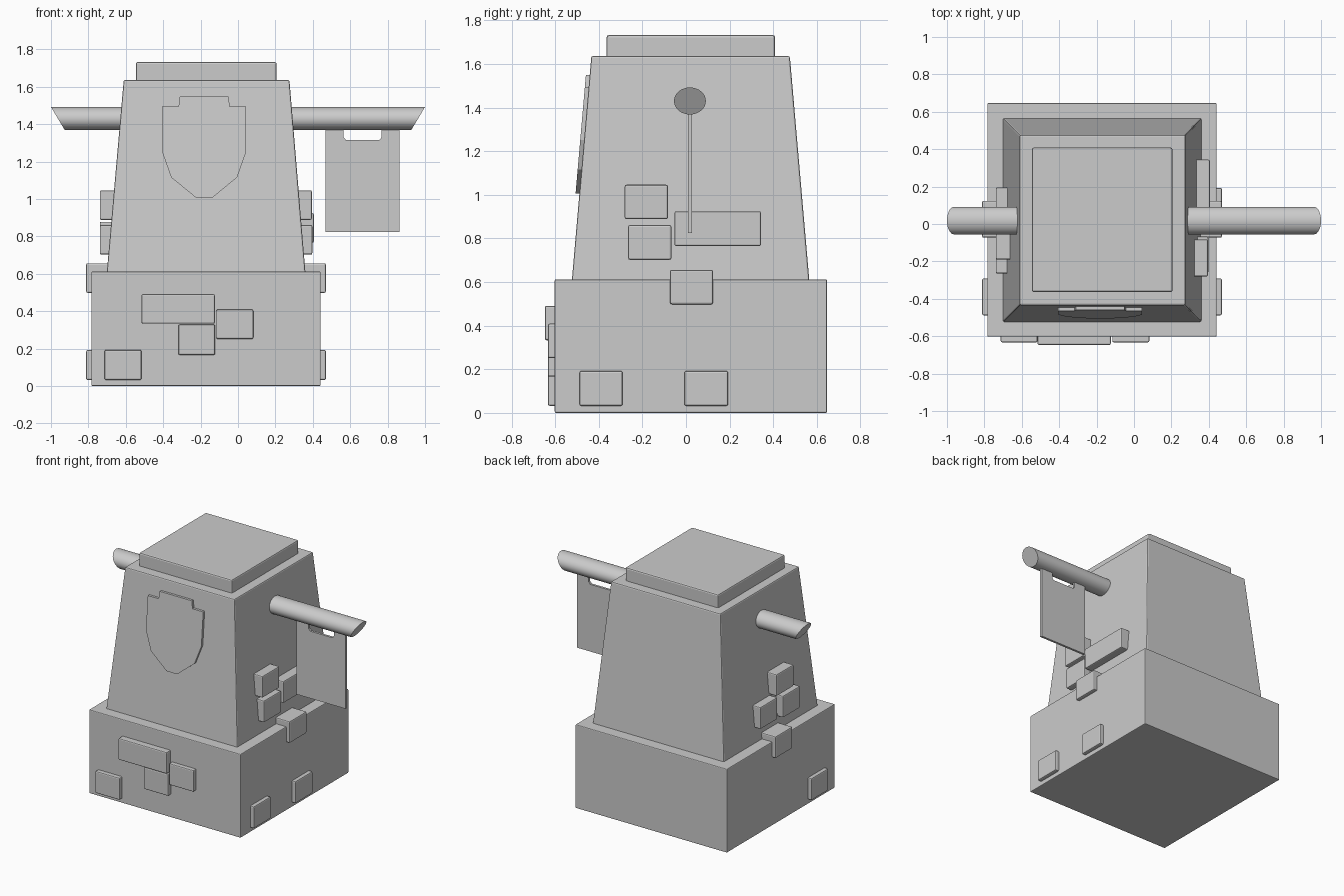
import bpy, bmesh, math
from mathutils import Matrix, Vector

if "Cube" in bpy.data.objects:
    bpy.data.objects.remove(bpy.data.objects["Cube"])


def finish(name, bm, bevel=0.0):
    bmesh.ops.recalc_face_normals(bm, faces=bm.faces)
    me = bpy.data.meshes.new(name)
    bm.to_mesh(me)
    bm.free()
    ob = bpy.data.objects.new(name, me)
    bpy.context.collection.objects.link(ob)
    if bevel:
        mod = ob.modifiers.new("soft_edges", 'BEVEL')
        mod.width = bevel
        mod.segments = 2
    return ob


def frustum(name, bottom, top, z0, z1, bevel):
    """Box between two (x0, x1, y0, y1) rectangles."""
    bm = bmesh.new()
    bmesh.ops.create_cube(bm, size=2)
    for v in bm.verts:
        x0, x1, y0, y1 = top if v.co.z > 0 else bottom
        v.co = (x1 if v.co.x > 0 else x0, y1 if v.co.y > 0 else y0,
                z1 if v.co.z > 0 else z0)
    return finish(name, bm, bevel)


def box(name, x0, x1, y0, y1, z0, z1, bevel=0.008):
    r = (x0, x1, y0, y1)
    return frustum(name, r, r, z0, z1, bevel)


def plate(name, outline, y_at, thick, bevel=0.0):
    """Extrude an x-z outline along y; y_at(z) gives its front surface."""
    bm = bmesh.new()
    face = bm.faces.new([bm.verts.new((x, y_at(z), z)) for x, z in outline])
    ext = bmesh.ops.extrude_face_region(bm, geom=[face])
    moved = [g for g in ext["geom"] if isinstance(g, bmesh.types.BMVert)]
    bmesh.ops.translate(bm, verts=moved, vec=(0, thick, 0))
    return finish(name, bm, bevel)


CX, CY = -0.171, 0.022

# Main masonry masses
box("base", -0.784, 0.442, -0.602, 0.647, 0, 0.612, 0.006)
frustum("tower", (-0.702, 0.361, -0.524, 0.566),
        (-0.611, 0.275, -0.434, 0.476), 0.60, 1.636, 0.008)
box("roof_cap", -0.546, 0.206, -0.364, 0.408, 1.62, 1.732, 0.01)

# Horizontal pole with slanted ends
bm = bmesh.new()
bmesh.ops.create_cone(bm, cap_ends=True, segments=32, radius1=1, radius2=1,
                      depth=2, matrix=Matrix.Rotation(math.pi / 2, 4, 'Y'))
for v in bm.verts:
    side = 1 if v.co.x > 0 else -1
    v.co = (side * (0.963 + 0.037 * v.co.z), 0.018 + 0.073 * v.co.y,
            1.43 + 0.062 * v.co.z)
pole = finish("pole", bm)
bpy.context.view_layer.objects.active = pole
pole.select_set(True)
bpy.ops.object.shade_smooth_by_angle(angle=math.radians(40))
pole.select_set(False)

# Hanging banner with two loops at the top
plate("banner", [(0.468, 0.824), (0.864, 0.824), (0.864, 1.40), (0.768, 1.40),
                 (0.768, 1.33), (0.756, 1.315), (0.577, 1.315), (0.565, 1.33),
                 (0.565, 1.40), (0.468, 1.40)], lambda z: 0.010, 0.017)

# Shield lying on the sloping front wall
half = [(0.13, 1.548), (0.137, 1.494), (0.224, 1.494), (0.224, 1.25),
        (0.176, 1.115), (0.043, 1.006)]
outline = [(-0.181 + x, z) for x, z in half]
outline += [(-0.181 - x, z) for x, z in reversed(half)]
plate("shield", outline, lambda z: -0.4515 - (1.636 - z) * 0.0869, 0.04)

# Raised stones on the front of the base: x0, x1, z0, z1, front y
for i, (x0, x1, z0, z1, y) in enumerate([
        (-0.516, -0.124, 0.333, 0.491, -0.647),
        (-0.116, 0.082, 0.251, 0.409, -0.633),
        (-0.319, -0.122, 0.166, 0.328, -0.633),
        (-0.713, -0.516, 0.032, 0.193, -0.633)]):
    box(f"front_stone_{i}", x0, x1, y, -0.55, z0, z1)

# Raised stones on the sides: y0, y1, z0, z1, inner and outer distance from centre
shared = [(-0.073, 0.124, 0.498, 0.656, 0.50, 0.641),
          (-0.488, -0.291, 0.032, 0.192, 0.56, 0.641),
          (-0.265, -0.067, 0.702, 0.861, 0.42, 0.568)]
right = shared + [(-0.281, -0.083, 0.888, 1.046, 0.42, 0.566),
                  (-0.053, 0.344, 0.765, 0.924, 0.42, 0.576),
                  (-0.007, 0.193, 0.032, 0.192, 0.56, 0.641)]
left = shared + [(-0.190, 0.008, 0.888, 1.046, 0.42, 0.568),
                 (-0.003, 0.195, 0.718, 0.878, 0.42, 0.568)]
for label, sign, stones in (("right", 1, right), ("left", -1, left)):
    for i, (y0, y1, z0, z1, a, b) in enumerate(stones):
        xs = sorted((CX + sign * a, CX + sign * b))
        box(f"{label}_stone_{i}", xs[0], xs[1], y0, y1, z0, z1)
